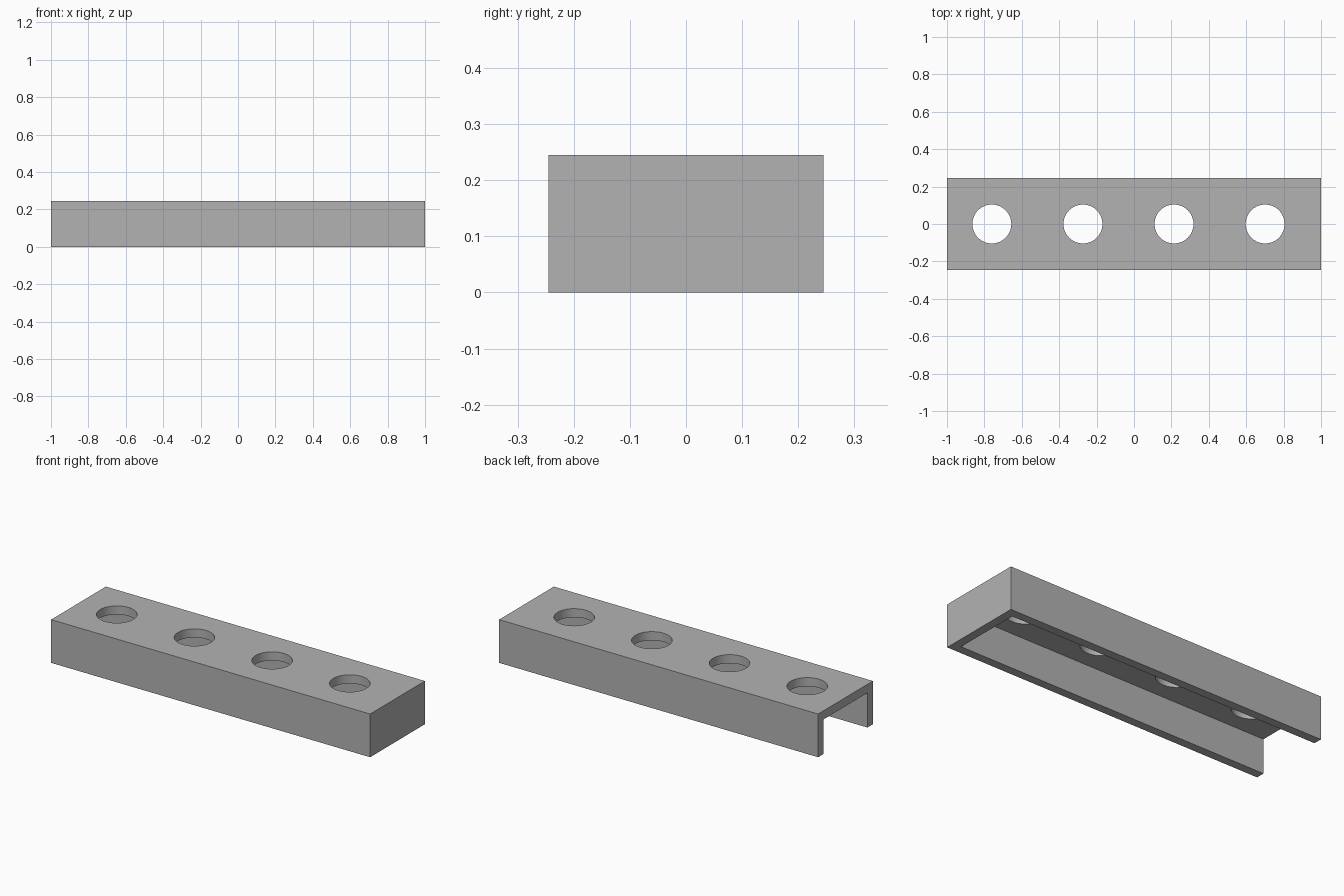
import bpy
import math

default = bpy.data.objects.get("Cube")
if default:
    bpy.data.objects.remove(default, do_unlink=True)

LENGTH, WIDTH, HEIGHT, WALL = 2.0, 0.49, 0.245, 0.049
HOLE_RADIUS, FIRST_HOLE, HOLE_STEP, HOLES = 0.104, -0.76, 0.487, 4

grey = bpy.data.materials.new("plain grey")
grey.use_nodes = True
colour = (0.45, 0.45, 0.45, 1)
grey.diffuse_color = colour
grey.node_tree.nodes["Principled BSDF"].inputs["Base Color"].default_value = colour


def box(name, x0, x1, width, z0, z1):
    """Box centred on y = 0 between the given x and z limits."""
    bpy.ops.mesh.primitive_cube_add(size=1, location=((x0 + x1) / 2, 0, (z0 + z1) / 2))
    obj = bpy.context.object
    obj.name = name
    obj.scale = (x1 - x0, width, z1 - z0)
    bpy.ops.object.transform_apply(location=True, rotation=False, scale=True)
    return obj


def cut(target, cutter):
    """Subtract the cutter from the target, then discard it."""
    cutter.hide_render = True
    bpy.context.view_layer.objects.active = target
    mod = target.modifiers.new("cut", "BOOLEAN")
    mod.operation = "DIFFERENCE"
    mod.solver = "EXACT"
    mod.object = cutter
    bpy.ops.object.modifier_apply(modifier=mod.name)
    bpy.data.objects.remove(cutter, do_unlink=True)


# Outer channel body
body = box("channel_cover", -LENGTH / 2, LENGTH / 2, WIDTH, 0, HEIGHT)
body.data.materials.append(grey)

# Hollow, open underneath and at the -x end
cut(body, box("hollow_cutter", -LENGTH, LENGTH / 2 - WALL, WIDTH - 2 * WALL,
              -WALL, HEIGHT - WALL))

# Row of round holes through the top plate
for i in range(HOLES):
    bpy.ops.mesh.primitive_cylinder_add(vertices=64, radius=HOLE_RADIUS, depth=4 * WALL,
                                        location=(FIRST_HOLE + i * HOLE_STEP, 0, HEIGHT))
    cut(body, bpy.context.object)

# Smooth hole walls with sharp edges elsewhere
bpy.ops.object.select_all(action="DESELECT")
body.select_set(True)
bpy.context.view_layer.objects.active = body
bpy.ops.object.shade_smooth_by_angle(angle=math.radians(30))
